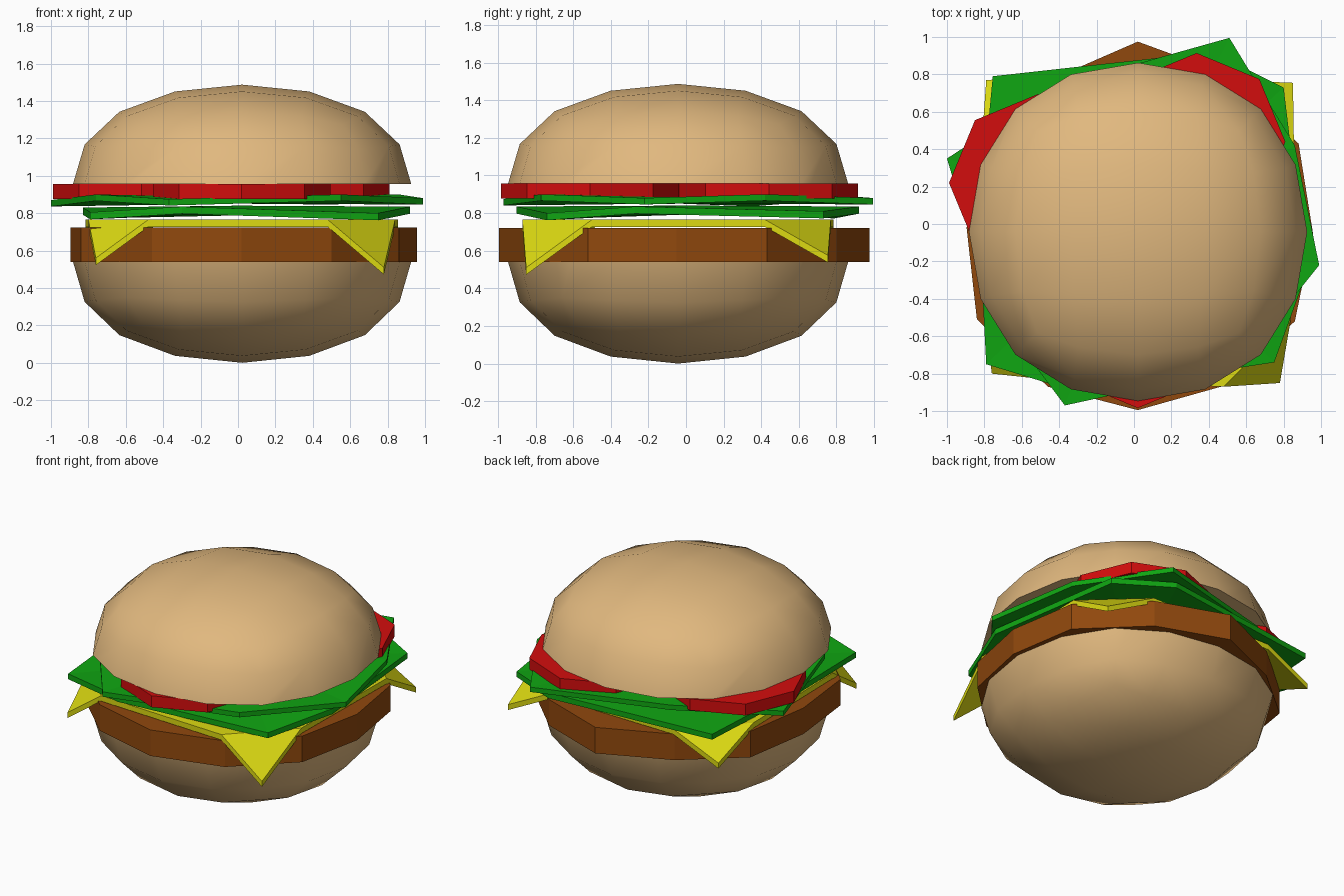
import bpy, bmesh, math
from mathutils import Vector

if "Cube" in bpy.data.objects:
    bpy.data.objects.remove(bpy.data.objects["Cube"])


def material(name, rgb):
    m = bpy.data.materials.new(name)
    m.diffuse_color = (*rgb, 1)
    m.use_nodes = True
    m.node_tree.nodes["Principled BSDF"].inputs["Base Color"].default_value = m.diffuse_color
    return m


BREAD = material("bread", (0.75, 0.48, 0.21))
MEAT = material("meat", (0.28, 0.065, 0.004))
CHEESE = material("cheese", (0.72, 0.70, 0.006))
LEAF = material("leaf", (0.005, 0.38, 0.006))
RED = material("red", (0.65, 0.004, 0.004))


def slab(name, pts, faces, thick, mat):
    """Sheet of top faces thickened downwards, flat shaded."""
    bm = bmesh.new()
    vs = [bm.verts.new(p) for p in pts]
    top = [bm.faces.new([vs[i] for i in f]) for f in faces]
    ext = bmesh.ops.extrude_face_region(bm, geom=top, use_keep_orig=True)
    low = [g for g in ext["geom"] if isinstance(g, bmesh.types.BMVert)]
    bmesh.ops.translate(bm, verts=low, vec=(0, 0, -thick))
    bmesh.ops.recalc_face_normals(bm, faces=bm.faces)
    me = bpy.data.meshes.new(name)
    bm.to_mesh(me)
    bm.free()
    me.materials.append(mat)
    ob = bpy.data.objects.new(name, me)
    bpy.context.collection.objects.link(ob)
    return ob


def bun(name, z, height, side):
    """Half of a subdivided cube, cut at its middle and capped."""
    bpy.ops.mesh.primitive_cube_add(size=2)
    ob = bpy.context.object
    ob.name = name
    sub = ob.modifiers.new("round", "SUBSURF")
    sub.levels = sub.render_levels = 2
    bpy.ops.object.modifier_apply(modifier=sub.name)
    bm = bmesh.new()
    bm.from_mesh(ob.data)
    bmesh.ops.bisect_plane(bm, geom=bm.verts[:] + bm.edges[:] + bm.faces[:],
                           plane_co=(0, 0, 0), plane_no=(0, 0, side),
                           clear_inner=True)
    bmesh.ops.holes_fill(bm, edges=[e for e in bm.edges if e.is_boundary])
    rx = max(v.co.x for v in bm.verts)
    rz = max(abs(v.co.z) for v in bm.verts)
    for v in bm.verts:
        v.co = Vector((0.022 + v.co.x * 0.904 / rx,
                       -0.042 + v.co.y * 0.904 / rx,
                       z + v.co.z * height / rz))
    bmesh.ops.recalc_face_normals(bm, faces=bm.faces)
    bm.to_mesh(ob.data)
    bm.free()
    ob.data.materials.append(BREAD)
    bpy.ops.object.shade_smooth_by_angle(angle=math.radians(50))


# Buns
bun("bottom_bun", 0.54, 0.54, -1)
bun("top_bun", 0.957, 0.53, 1)

# Patty: slightly uneven twelve-sided disc
patty = [(.02, .975), (.5, .8), (.88, .43), (.957, -.05), (.86, -.52), (.5, -.86),
         (.02, -.995), (-.46, -.87), (-.84, -.51), (-.895, -.02), (-.82, .46), (-.45, .77)]
slab("patty", [(x, y, .722) for x, y in patty], [range(12)], .182, MEAT)

# Cheese: flat octagon with four drooping corners
octagon = [(-.48, -.83), (.48, -.87), (.84, -.5), (.855, .42),
           (.48, .77), (-.45, .785), (-.815, .42), (-.8, -.48)]
tips = [(.78, -.85, .51), (.85, .755, .575), (-.79, .77, .61), (-.76, -.8, .56)]
flaps = [(1, 8, 2), (3, 9, 4), (5, 10, 6), (7, 11, 0)]
slab("cheese", [(x, y, .765) for x, y in octagon] + tips,
     [range(8)] + flaps, .038, CHEESE)

# Lettuce: two wavy leaves, fanned round a centre point
fan = [(i, (i + 1) % 8, 8) for i in range(8)]
lower = [(-.79, -.75, .805), (-.3, -.9, .835), (.75, -.74, .80), (.92, -.27, .835),
         (.80, .73, .81), (.42, .92, .835), (-.755, .79, .81), (-.83, 0, .83), (0, 0, .84)]
upper = [(.51, .995, .88), (-.4, .74, .90), (-1, .35, .87), (-.76, -.45, .90),
         (-.37, -.97, .875), (.55, -.77, .90), (.99, -.22, .88), (.86, .42, .90), (0, 0, .885)]
slab("lower_lettuce", lower, fan, .038, LEAF)
slab("upper_lettuce", upper, fan, .034, LEAF)

# Tomato: three eight-sided slices
for n, (cx, cy) in enumerate([(.02, -.51), (.335, .44), (-.515, .22)]):
    ring = [(cx + .474 * math.cos(i * math.pi / 4),
             cy + .474 * math.sin(i * math.pi / 4), .957) for i in range(8)]
    slab(f"tomato_slice_{n + 1}", ring, [range(8)], .08, RED)
